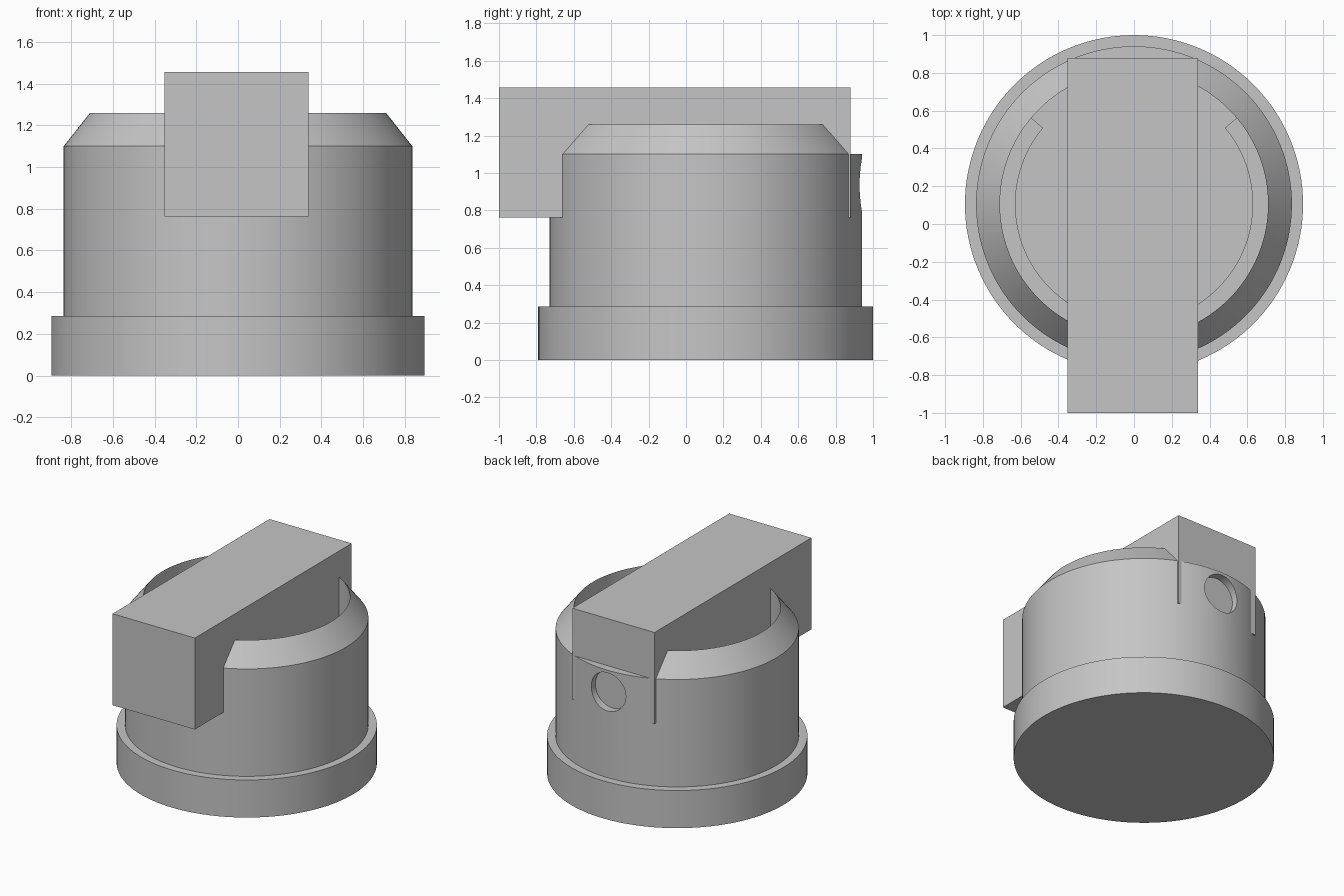
import bpy, bmesh, math

if "Cube" in bpy.data.objects:
    bpy.data.objects.remove(bpy.data.objects["Cube"])

CY = 0.105      # axis of the round parts along y
SEG = 128

grey = bpy.data.materials.new("plain grey")
grey.diffuse_color = (0.56, 0.56, 0.56, 1)
grey.use_nodes = True
grey.node_tree.nodes["Principled BSDF"].inputs["Base Color"].default_value = grey.diffuse_color


def make(name, bm):
    bmesh.ops.recalc_face_normals(bm, faces=bm.faces[:])
    me = bpy.data.meshes.new(name)
    bm.to_mesh(me)
    bm.free()
    me.materials.append(grey)
    ob = bpy.data.objects.new(name, me)
    bpy.context.collection.objects.link(ob)
    return ob


def box(name, lo, hi):
    bm = bmesh.new()
    bmesh.ops.create_cube(bm, size=1)
    for v in bm.verts:
        v.co = [(a + b) / 2 + c * (b - a) for a, b, c in zip(lo, hi, v.co)]
    return make(name, bm)


def lathe(name, profile, start=0, sweep=360, steps=SEG):
    """Turn an (r, z) profile about the vertical axis."""
    full = sweep == 360
    bm = bmesh.new()
    rings = []
    for i in range(steps if full else steps + 1):
        a = math.radians(start + sweep * i / steps)
        rings.append([bm.verts.new((r * math.cos(a), CY + r * math.sin(a), z)) for r, z in profile])
    n = len(profile)
    for i in range(steps):
        p, q = rings[i], rings[(i + 1) % len(rings)]
        for j in range(n):
            k = (j + 1) % n
            if profile[j][0] or profile[k][0]:
                bm.faces.new((p[j], q[j], q[k], p[k]))
    if not full:
        bm.faces.new(rings[0])
        bm.faces.new(rings[-1])
    bmesh.ops.remove_doubles(bm, verts=bm.verts[:], dist=1e-5)
    return make(name, bm)


def cut(ob, cutter):
    m = ob.modifiers.new("cut", 'BOOLEAN')
    m.operation, m.solver, m.object = 'DIFFERENCE', 'EXACT', cutter
    bpy.context.view_layer.objects.active = ob
    bpy.ops.object.modifier_apply(modifier=m.name)
    bpy.data.objects.remove(cutter)


def smooth(ob):
    bpy.ops.object.select_all(action='DESELECT')
    ob.select_set(True)
    bpy.context.view_layer.objects.active = ob
    bpy.ops.object.shade_smooth_by_angle(angle=math.radians(25))


# Flanged cup with a bevelled knife-edge rim and a recessed floor
body = lathe("knob_body", [(0, 0), (0.895, 0), (0.895, 0.285), (0.836, 0.285),
                           (0.836, 1.1), (0.71, 1.26), (0.71, 0.76), (0, 0.76)])

# Flat trim of the rim behind the grip
cut(body, box("rim_trim", (-0.33, 0.865, 1.1), (0.32, 1.1, 1.4)))

# Round pointer hole in the back wall
bm = bmesh.new()
bmesh.ops.create_cone(bm, cap_ends=True, segments=48, radius1=0.145, radius2=0.145, depth=0.3)
for v in bm.verts:
    x, y, z = v.co
    v.co = (x, 0.97 + z, 0.935 + y)
cut(body, make("hole_cutter", bm))
smooth(body)

# Open ring ledge inside the cup
ledge = lathe("inner_ledge", [(0.628, 0.74), (0.715, 0.74), (0.715, 0.86), (0.628, 0.86)],
              start=140, sweep=260, steps=92)
smooth(ledge)

# Long rectangular grip
box("grip", (-0.352, -1.0, 0.763), (0.338, 0.88, 1.457))
